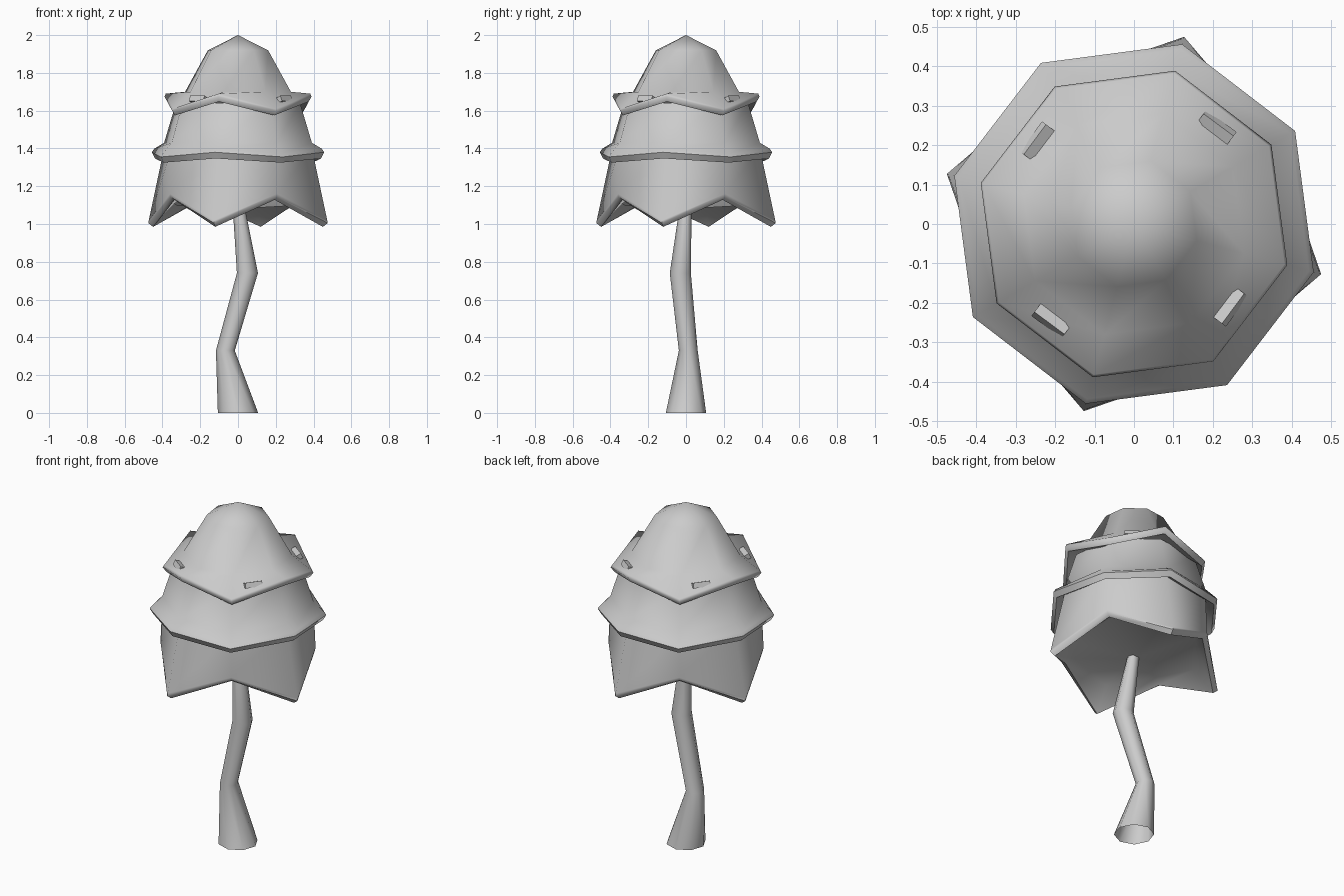
import bpy, bmesh, math
from mathutils import Vector

cube = bpy.data.objects.get("Cube")
if cube:
    bpy.data.objects.remove(cube)

SIDES = 8
TURN = math.radians(30)

grey = bpy.data.materials.new("plain_grey")
grey.use_nodes = True
grey.diffuse_color = (0.6, 0.6, 0.6, 1)
grey.node_tree.nodes["Principled BSDF"].inputs["Base Color"].default_value = (0.6, 0.6, 0.6, 1)


def finish(bm, name):
    bmesh.ops.recalc_face_normals(bm, faces=bm.faces)
    mesh = bpy.data.meshes.new(name)
    bm.to_mesh(mesh)
    bm.free()
    mesh.materials.append(grey)
    obj = bpy.data.objects.new(name, mesh)
    bpy.context.collection.objects.link(obj)
    bpy.ops.object.select_all(action='DESELECT')
    obj.select_set(True)
    bpy.context.view_layer.objects.active = obj
    bpy.ops.object.shade_smooth_by_angle(angle=math.radians(58))


def loft(bm, rings):
    """Skin neighbouring rings; a ring of one point closes to a fan."""
    for a, b in zip(rings, rings[1:]):
        for i in range(SIDES):
            j = (i + 1) % SIDES
            if len(a) == 1:
                bm.faces.new((a[0], b[i], b[j]))
            elif len(b) == 1:
                bm.faces.new((a[i], b[0], a[j]))
            else:
                bm.faces.new((a[i], b[i], a[j]))
                bm.faces.new((a[j], b[i], b[j]))


def tier(name, profile):
    """Rings as (even radius, even z, odd radius, odd z), corners alternating."""
    bm = bmesh.new()
    rings = []
    for r0, z0, r1, z1 in profile:
        ring = []
        for i in range(SIDES if r0 else 1):
            r, z = ((r0, z0), (r1, z1))[i % 2]
            t = TURN + i * math.tau / SIDES
            ring.append(bm.verts.new((r * math.cos(t), r * math.sin(t), z)))
        rings.append(ring)
    loft(bm, rings)
    finish(bm, name)


# Cap tier with a wavy flared brim
tier("upper_canopy", [
    (0, 2.0, 0, 2.0),
    (0.165, 1.92, 0.165, 1.92),
    (0.29, 1.70, 0.29, 1.70),
    (0.396, 1.612, 0.396, 1.69),
    (0.403, 1.60, 0.403, 1.675),
    (0.385, 1.575, 0.388, 1.648),
    (0.28, 1.66, 0.28, 1.67),
    (0, 1.67, 0, 1.67)])

# Middle tier: steep wall, then a short flared brim
tier("middle_canopy", [
    (0, 1.64, 0, 1.64),
    (0.34, 1.64, 0.34, 1.64),
    (0.405, 1.43, 0.405, 1.43),
    (0.460, 1.372, 0.460, 1.398),
    (0.4725, 1.355, 0.4725, 1.38),
    (0.455, 1.325, 0.455, 1.347),
    (0.39, 1.375, 0.39, 1.385),
    (0, 1.385, 0, 1.385)])

# Bottom tier with four drooping points and a hollow underside
tier("lower_canopy", [
    (0, 1.41, 0, 1.41),
    (0.405, 1.40, 0.405, 1.40),
    (0.415, 1.160, 0.489, 1.02),
    (0.412, 1.143, 0.492, 1.005),
    (0.388, 1.128, 0.465, 0.985),
    (0.34, 1.15, 0.35, 1.10),
    (0, 1.08, 0, 1.08)])

# Small tilted ridge ends showing through the cap
for k in range(4):
    t = math.radians(49.4 + 90 * k)
    bpy.ops.mesh.primitive_cube_add(
        size=1, location=(0.32 * math.cos(t), 0.32 * math.sin(t), 1.658),
        rotation=(0, math.radians(-25), t + math.radians(4)))
    ridge = bpy.context.object
    ridge.name = f"canopy_ridge_{k + 1}"
    ridge.scale = (0.038, 0.095, 0.03)
    ridge.data.materials.append(grey)

# Crooked trunk, flared at the open foot
bm = bmesh.new()
rings = []
for x, y, z, r in [(0, 0, 0, 0.107), (-0.067, 0.012, 0.33, 0.050),
                   (0.05, -0.03, 0.74, 0.056), (0, 0, 1.12, 0.03)]:
    rings.append([bm.verts.new(Vector((x, y, z)) + Vector((r * math.cos(t), r * math.sin(t), 0)))
                  for t in (math.tau * (i + 0.1) / SIDES for i in range(SIDES))])
loft(bm, rings)
finish(bm, "trunk")
